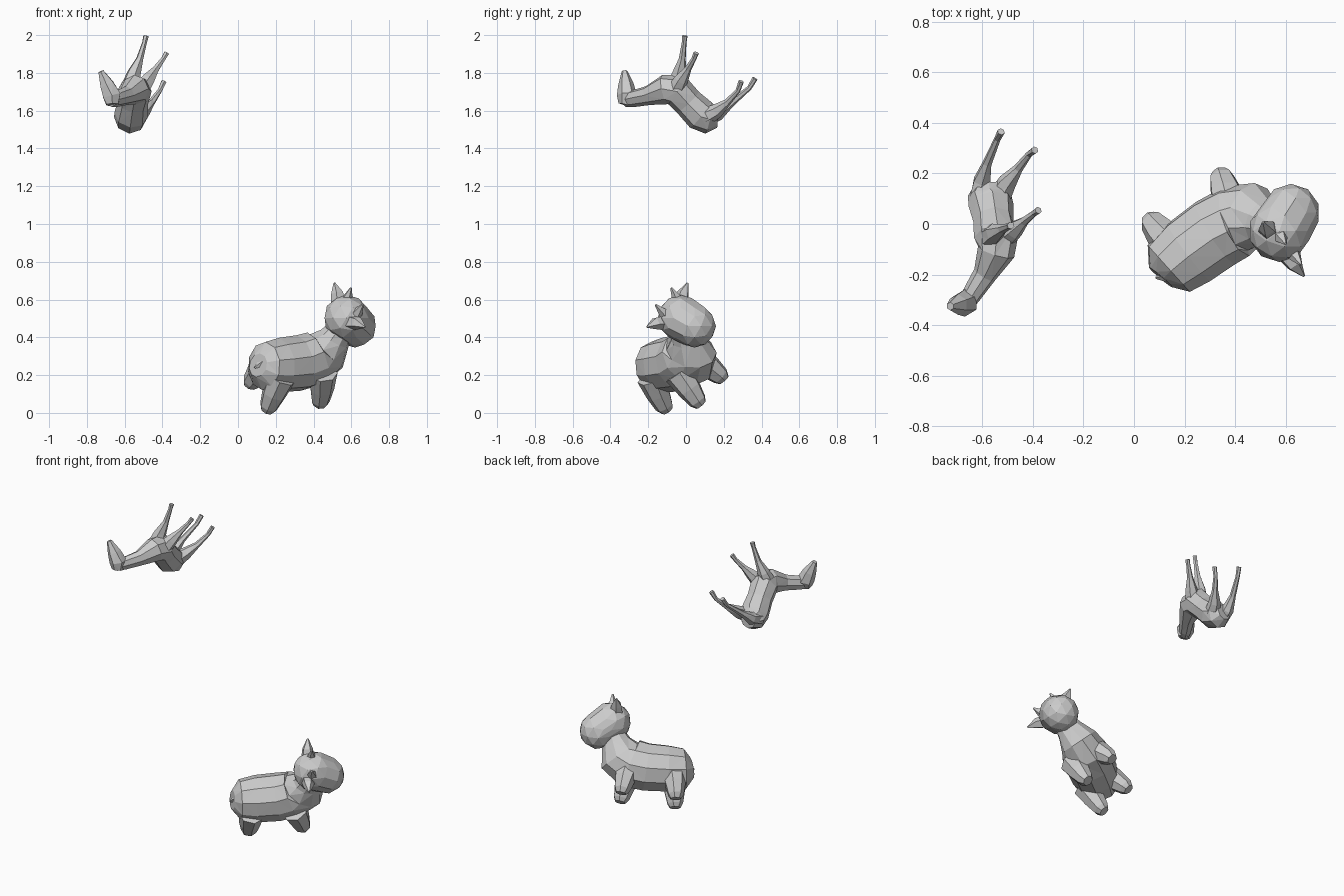
import bpy, bmesh, math
from mathutils import Vector as V

# tilted frame of the stout animal: feet centre, forward, left, up
O = V((0.2475, 0.05, 0.095))
F = V((0.838, 0.539, 0.09)).normalized()
L = V((-0.452, 0.603, 0.653)).normalized()
U = F.cross(L)


def loc(f, l, u):
    return O + F * f + L * l + U * u


def finish(name, bm):
    bmesh.ops.recalc_face_normals(bm, faces=bm.faces)
    me = bpy.data.meshes.new(name)
    bm.to_mesh(me)
    bm.free()
    ob = bpy.data.objects.new(name, me)
    bpy.context.collection.objects.link(ob)
    return ob


def loft(name, stations, side, n=8):
    """Faceted tube through (point, half width, half height) stations."""
    bm = bmesh.new()
    pts = [V(s[0]) for s in stations]
    rings = []
    for i, (p, w, h) in enumerate(stations):
        t = (pts[min(i + 1, len(pts) - 1)] - pts[max(i - 1, 0)]).normalized()
        a = (V(side) - t * V(side).dot(t)).normalized()
        b = t.cross(a)
        rings.append([bm.verts.new(pts[i] + a * w * math.cos(k) + b * h * math.sin(k))
                      for k in [2 * math.pi * (j + 0.5) / n for j in range(n)]])
    for r, s in zip(rings, rings[1:]):
        for j in range(n):
            bm.faces.new((r[j], r[(j + 1) % n], s[(j + 1) % n], s[j]))
    bm.faces.new(rings[0])
    bm.faces.new(rings[-1])
    bmesh.ops.triangulate(bm, faces=bm.faces)
    return finish(name, bm)


def tube(name, pts, radii, side=(1, 0.3, 0.2), n=6):
    return loft(name, [(p, r, r) for p, r in zip(pts, radii)], side, n)


# stout animal: body with rump, belly, chest and neck
body = [(-0.245, 0.01, 0.23, 0.06, 0.065), (-0.2, 0.015, 0.215, 0.125, 0.13),
        (-0.1, 0.02, 0.205, 0.145, 0.145), (0.03, 0.025, 0.2, 0.148, 0.15),
        (0.13, 0.03, 0.215, 0.14, 0.155), (0.19, 0.04, 0.25, 0.12, 0.14),
        (0.225, 0.05, 0.33, 0.085, 0.09), (0.255, 0.06, 0.4, 0.062, 0.062)]
loft("stout_body", [(loc(f, l, u), w, h) for f, l, u, w, h in body], L, 10)

# stout animal: four stubby legs
for end, f in (("front", 0.162), ("rear", -0.165)):
    for hand, s in (("left", 1), ("right", -1)):
        tube(f"stout_{end}_{hand}_leg",
             [loc(f * 0.8, s * 0.07, 0.2), loc(f * 0.93, s * 0.088, 0.1),
              loc(f, s * 0.1, 0.025), loc(f * 1.02, s * 0.1, -0.002)],
             (0.08, 0.066, 0.05, 0.034), F, 7)

# stout animal: head as a hull around skull and muzzle
bm = bmesh.new()
for c, r in ((loc(0.268, 0.07, 0.45), 0.122), (loc(0.342, 0.065, 0.388), 0.114)):
    g = bmesh.ops.create_icosphere(bm, subdivisions=2, radius=r)
    bmesh.ops.translate(bm, verts=g["verts"], vec=c)
h = bmesh.ops.convex_hull(bm, input=bm.verts)
bmesh.ops.delete(bm, geom=[v for v in h["geom_interior"] if isinstance(v, bmesh.types.BMVert)],
                 context="VERTS")
finish("stout_head", bm)

# stout animal: ears, horns and tail
for hand, s in (("left", 1), ("right", -1)):
    tube(f"stout_{hand}_ear", [loc(0.24, 0.065 + s * 0.06, 0.48),
                               loc(0.245, 0.065 + s * 0.12, 0.525),
                               loc(0.25, 0.065 + s * 0.178, 0.548)], (0.045, 0.034, 0.005), U, 5)
    tube(f"stout_{hand}_horn", [loc(0.268, 0.065 + s * 0.055, 0.52),
                                loc(0.275, 0.065 + s * 0.068, 0.605)], (0.036, 0.006), F, 5)
tube("stout_tail", [loc(-0.21, 0.01, 0.25), loc(-0.262, 0.01, 0.215)], (0.03, 0.006), L, 5)

# slender animal, floating on its back: body and neck
spine = [((-0.575, 0.165, 1.56), 0.05, 0.05), ((-0.572, 0.12, 1.56), 0.085, 0.083),
         ((-0.565, 0.075, 1.58), 0.09, 0.088), ((-0.555, 0.01, 1.645), 0.08, 0.08),
         ((-0.545, -0.05, 1.71), 0.088, 0.088), ((-0.545, -0.11, 1.712), 0.074, 0.08),
         ((-0.59, -0.2, 1.68), 0.046, 0.052), ((-0.645, -0.285, 1.662), 0.037, 0.045),
         ((-0.67, -0.325, 1.655), 0.03, 0.036)]
loft("slender_body", spine, (1, -0.3, -0.4), 8)

# slender animal: wedge head pointing up to the muzzle
tube("slender_head", [(-0.665, -0.322, 1.632), (-0.668, -0.312, 1.68), (-0.695, -0.318, 1.74),
                      (-0.726, -0.325, 1.808)], (0.036, 0.054, 0.041, 0.016), (1, 0, 0))

# slender animal: four thin legs with hooves
legs = {
    "front_left": [(-0.575, -0.06, 1.72), (-0.55, -0.035, 1.8), (-0.52, -0.02, 1.875),
                   (-0.495, -0.01, 1.96), (-0.487, -0.006, 1.996)],
    "front_right": [(-0.52, -0.06, 1.7), (-0.475, -0.025, 1.765), (-0.435, 0.01, 1.82),
                    (-0.395, 0.042, 1.875), (-0.378, 0.054, 1.905)],
    "rear_left": [(-0.605, 0.1, 1.565), (-0.6, 0.17, 1.585), (-0.58, 0.24, 1.64),
                  (-0.54, 0.335, 1.72), (-0.525, 0.365, 1.77)],
    "rear_right": [(-0.535, 0.1, 1.565), (-0.5, 0.165, 1.6), (-0.457, 0.22, 1.645),
                   (-0.415, 0.275, 1.705), (-0.392, 0.292, 1.755)],
}
for name, pts in legs.items():
    tube(f"slender_{name}_leg", pts, (0.05, 0.038, 0.019, 0.013, 0.015))
